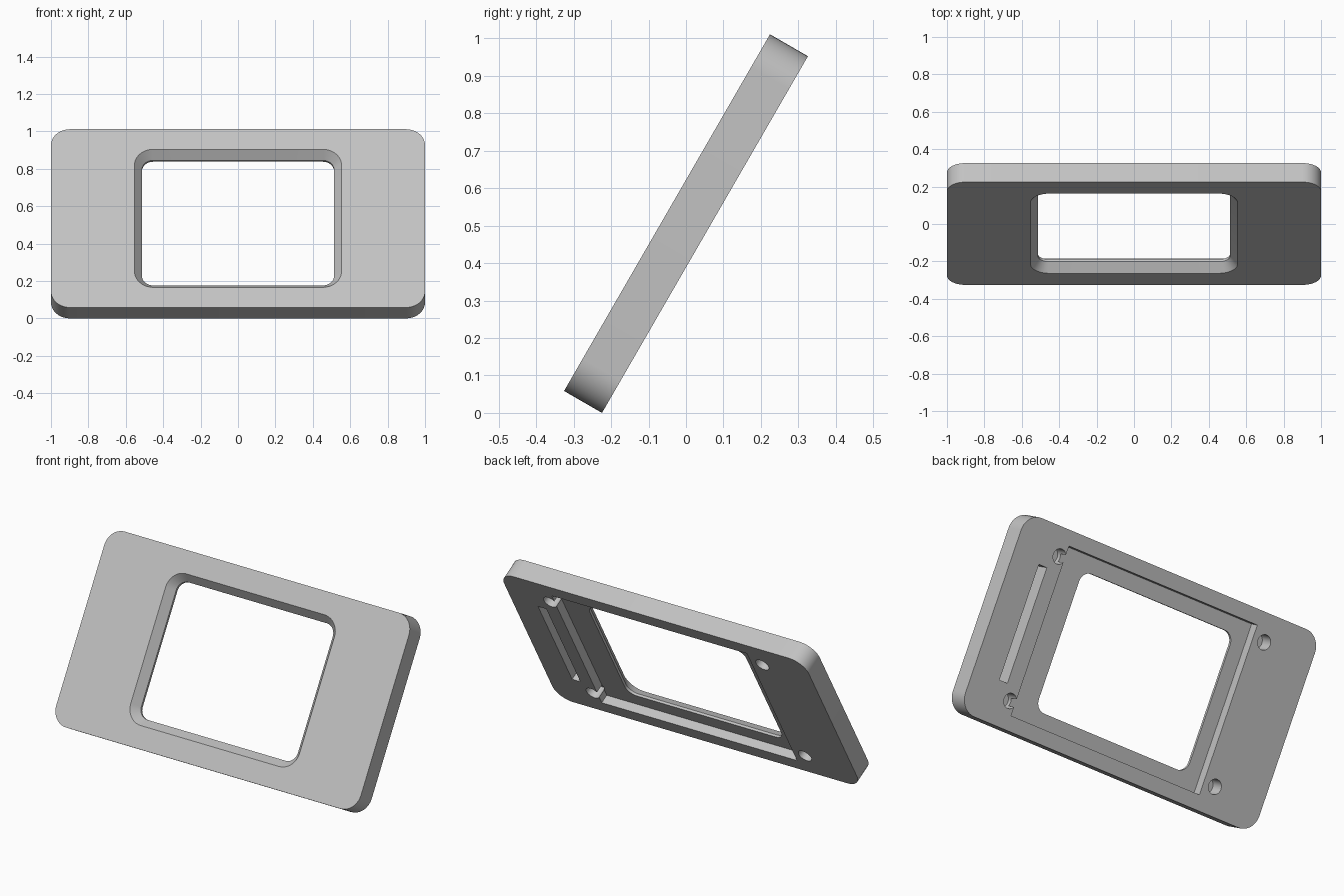
import bpy
import bmesh
from math import cos, sin, pi, radians

if "Cube" in bpy.data.objects:
    bpy.data.objects.remove(bpy.data.objects["Cube"], do_unlink=True)

HALF = 0.0585            # half the plate thickness
BACK = -HALF - 0.02      # cutters start just behind the plate
FLOOR = -0.005           # floor of the rear display pocket

grey = bpy.data.materials.new("light_grey")
grey.use_nodes = True
grey.diffuse_color = (0.54, 0.54, 0.54, 1)
grey.node_tree.nodes["Principled BSDF"].inputs["Base Color"].default_value = grey.diffuse_color


def rounded_rect(hx, hy, r, steps=10):
    """Outline of a rectangle with rounded corners, counter-clockwise."""
    if r == 0:
        return [(hx, hy), (-hx, hy), (-hx, -hy), (hx, -hy)]
    points = []
    for i, (sx, sy) in enumerate([(1, 1), (-1, 1), (-1, -1), (1, -1)]):
        for k in range(steps + 1):
            a = (i + k / steps) * pi / 2
            points.append((sx * (hx - r) + r * cos(a), sy * (hy - r) + r * sin(a)))
    return points


def loft(name, layers, centre=(0, 0)):
    """Solid through a stack of (z, half_x, half_y, radius) outlines."""
    bm = bmesh.new()
    rings = [[bm.verts.new((x + centre[0], y + centre[1], z)) for x, y in rounded_rect(hx, hy, r)]
             for z, hx, hy, r in layers]
    n = len(rings[0])
    for low, high in zip(rings, rings[1:]):
        for i in range(n):
            j = (i + 1) % n
            bm.faces.new((low[i], low[j], high[j], high[i]))
    bm.faces.new(rings[0][::-1])
    bm.faces.new(rings[-1])
    mesh = bpy.data.meshes.new(name)
    bmesh.ops.recalc_face_normals(bm, faces=bm.faces)
    bm.to_mesh(mesh)
    bm.free()
    obj = bpy.data.objects.new(name, mesh)
    bpy.context.collection.objects.link(obj)
    mesh.materials.append(grey)
    return obj


def block(name, x0, x1, hy, top):
    """Square-cornered cutter entering from the back."""
    hx = (x1 - x0) / 2
    return loft(name, [(BACK, hx, hy, 0), (top, hx, hy, 0)], ((x0 + x1) / 2, 0))


# Tilted bezel plate
plate = loft("bezel_plate", [(-HALF, 1, 0.55, 0.1), (HALF, 1, 0.55, 0.1)])

# Window with a bevelled front rim
rim = 0.04
rise = 0.01
grow = rim * 0.02 / (HALF - rise)
cutters = [loft("window_cutter", [
    (BACK, 0.514, 0.386, 0.06),
    (rise, 0.514, 0.386, 0.06),
    (HALF + 0.02, 0.514 + rim + grow, 0.386 + rim + grow, 0.1 + grow)])]

# Rear pocket and cable slot
cutters.append(block("pocket_cutter", -0.6, 0.682, 0.47, FLOOR))
cutters.append(block("slot_cutter", 0.77, 0.824, 0.32, 0.025))

# Four blind screw holes
for x in (-0.676, 0.717):
    for y in (-0.4, 0.4):
        cutters.append(loft("screw_hole_cutter", [
            (BACK, 0.041, 0.041, 0.0409), (0.02, 0.041, 0.041, 0.0409)], (x, y)))

# Cut everything out of the plate
bpy.context.view_layer.objects.active = plate
plate.select_set(True)
for cutter in cutters:
    cutter.hide_render = True
    mod = plate.modifiers.new("cut", 'BOOLEAN')
    mod.operation = 'DIFFERENCE'
    mod.solver = 'EXACT'
    mod.object = cutter
    bpy.ops.object.modifier_apply(modifier=mod.name)
    bpy.data.objects.remove(cutter, do_unlink=True)

bpy.ops.object.shade_smooth_by_angle(angle=radians(30))

# Lean the plate back and rest it on the ground
plate.rotation_euler.x = radians(60)
plate.location.z = 0.55 * sin(radians(60)) + HALF * cos(radians(60))
